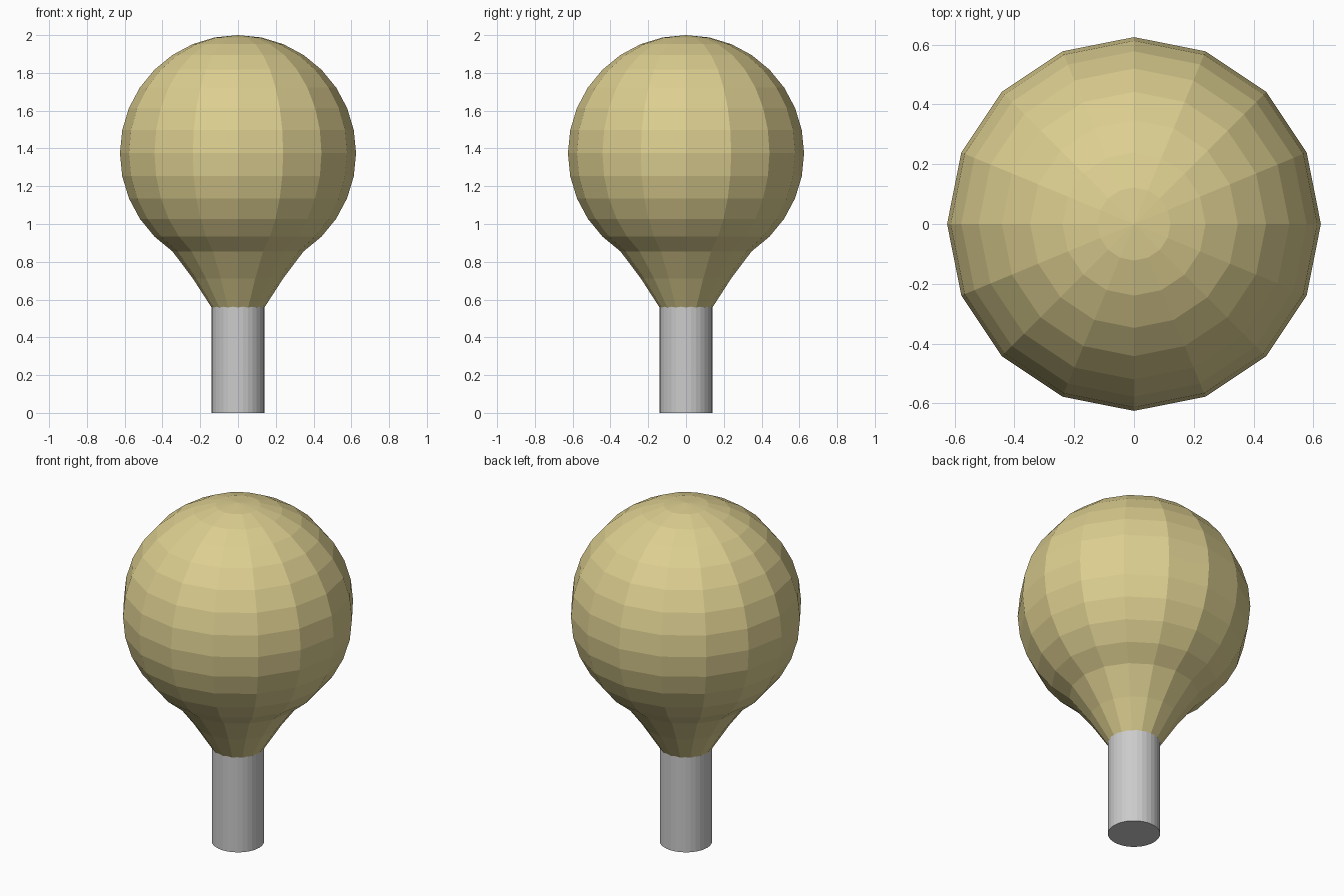
import bpy, bmesh, math

if "Cube" in bpy.data.objects:
    bpy.data.objects.remove(bpy.data.objects["Cube"])

R, CZ, N = 0.625, 1.375, 16

# Bulb: faceted sphere whose lowest rings are pulled down into a tapered neck
bm = bmesh.new()
bmesh.ops.create_uvsphere(bm, u_segments=N, v_segments=N, radius=R)
neck = {13: 0.712, 14: 0.712, 15: 0.53, 16: 0.51}
for v in bm.verts:
    ring = round(math.acos(max(-1, min(1, v.co.z / R))) / math.pi * N)
    v.co.z += CZ
    if ring >= 14:
        v.co.z = neck[ring]
mesh = bpy.data.meshes.new("bulb")
bm.to_mesh(mesh)
bm.free()
bulb = bpy.data.objects.new("bulb", mesh)
bpy.context.collection.objects.link(bulb)
mat = bpy.data.materials.new("pale_yellow")
mat.diffuse_color = (0.72, 0.62, 0.28, 1)
mat.use_nodes = True
mat.node_tree.nodes["Principled BSDF"].inputs["Base Color"].default_value = mat.diffuse_color
mesh.materials.append(mat)

# Stem: plain grey cylinder reaching up into the neck
H = 0.58
bpy.ops.mesh.primitive_cylinder_add(vertices=32, radius=0.14, depth=H, location=(0, 0, H / 2))
bpy.context.object.name = "stem"
